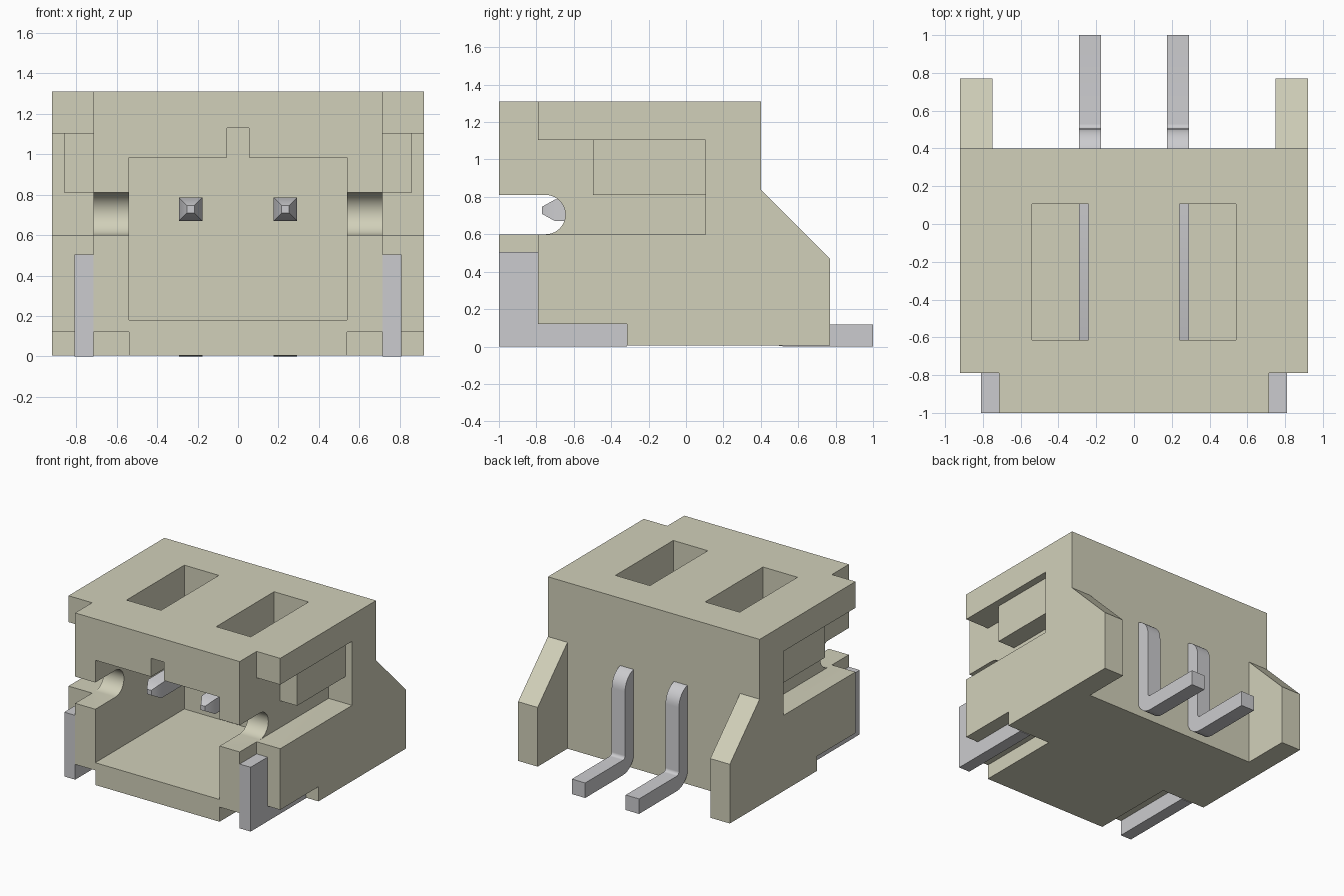
import bpy, bmesh, math

cube = bpy.data.objects.get("Cube")
if cube:
    bpy.data.objects.remove(cube, do_unlink=True)


def material(name, rgb):
    m = bpy.data.materials.new(name)
    m.use_nodes = True
    m.diffuse_color = (*rgb, 1)
    bsdf = next(n for n in m.node_tree.nodes if n.type == 'BSDF_PRINCIPLED')
    bsdf.inputs["Base Color"].default_value = (*rgb, 1)
    bsdf.inputs["Roughness"].default_value = 0.6
    return m


BEIGE = material("beige plastic", (0.64, 0.63, 0.49))
METAL = material("tinned metal", (0.60, 0.60, 0.62))


def prism(name, pts, lo, hi, axis, mat):
    """Extrude a 2D profile: (y, z) along x, or (x, z) along y."""
    place = (lambda p, t: (t, p[0], p[1])) if axis == 'x' else (lambda p, t: (p[0], t, p[1]))
    bm = bmesh.new()
    a = [bm.verts.new(place(p, lo)) for p in pts]
    b = [bm.verts.new(place(p, hi)) for p in pts]
    bm.faces.new(a)
    bm.faces.new(b[::-1])
    n = len(pts)
    for i in range(n):
        bm.faces.new((a[i], b[i], b[(i + 1) % n], a[(i + 1) % n]))
    bmesh.ops.recalc_face_normals(bm, faces=bm.faces)
    me = bpy.data.meshes.new(name)
    bm.to_mesh(me)
    bm.free()
    me.materials.append(mat)
    ob = bpy.data.objects.new(name, me)
    bpy.context.collection.objects.link(ob)
    return ob


def box(name, x, y, z, mat=BEIGE):
    pts = [(y[0], z[0]), (y[1], z[0]), (y[1], z[1]), (y[0], z[1])]
    return prism(name, pts, x[0], x[1], 'x', mat)


def arc(cy, cz, r, a0, a1, n=8):
    return [(cy + r * math.cos(math.radians(a0 + (a1 - a0) * i / n)),
             cz + r * math.sin(math.radians(a0 + (a1 - a0) * i / n))) for i in range(n + 1)]


def activate(ob):
    bpy.ops.object.select_all(action='DESELECT')
    ob.select_set(True)
    bpy.context.view_layer.objects.active = ob


def combine(target, tool, operation):
    mod = target.modifiers.new(tool.name, 'BOOLEAN')
    mod.operation, mod.solver, mod.object = operation, 'EXACT', tool
    activate(target)
    bpy.ops.object.modifier_apply(modifier=mod.name)
    bpy.data.objects.remove(tool, do_unlink=True)


def both(x, s):
    return tuple(sorted((s * x[0], s * x[1])))


# Housing block
housing = box("housing", (-0.92, 0.92), (-1, 0.4), (0.005, 1.31))

# Mating cavity with key groove in its roof
cavity = [(-0.54, 0.18), (0.54, 0.18), (0.54, 0.985), (0.055, 0.985),
          (0.055, 1.13), (-0.055, 1.13), (-0.055, 0.985), (-0.54, 0.985)]
combine(housing, prism("cavity_cutter", cavity, -1.2, 0.105, 'y', BEIGE), 'DIFFERENCE')

for s in (1, -1):
    # Front corner steps, side pockets, tab recesses and roof windows
    cuts = [((0.715, 1.1), (-1.2, -0.79), (-0.2, 1.5)),
            ((0.715, 1.1), (-1.2, 0.103), (0.6, 1.103)),
            ((0.54, 1.1), (-1.2, -0.315), (-0.2, 0.12)),
            ((0.24, 0.54), (-0.613, 0.105), (0.6, 1.5))]
    for x, y, z in cuts:
        combine(housing, box("cutter", both(x, s), y, z), 'DIFFERENCE')

# Round-ended slot through both side walls
slot = [(-1.2, 0.6)] + arc(-0.75, 0.705, 0.105, -90, 90, 20) + [(-1.2, 0.81)]
combine(housing, prism("slot_cutter", slot, -1.1, 1.1, 'x', BEIGE), 'DIFFERENCE')

for s in (1, -1):
    # Latch block in each side pocket
    combine(housing, box("latch_block", both((0.65, 0.862), s), (-0.497, 0.15), (0.81, 1.15)), 'UNION')
    # Sloped rear wing
    wing = [(0.3, 0.005), (0.77, 0.005), (0.77, 0.47), (0.4, 0.84), (0.3, 0.84)]
    x = both((0.75, 0.92), s)
    combine(housing, prism("rear_wing", wing, x[0], x[1], 'x', BEIGE), 'UNION')
activate(housing)
bpy.ops.object.shade_smooth_by_angle(angle=math.radians(30))

# Bent contact pins and L-shaped solder tabs
h, zc = 0.058, 0.728
pin_path = ([(-0.70, zc - h)] + arc(0.365, zc - h - 0.025, 0.025, 90, 0)
            + arc(0.53, 0.14, 0.14, 180, 270) + [(1.0, 0), (1.0, 0.118)]
            + arc(0.53, 0.143, 0.025, 270, 180)
            + arc(0.365, zc + h - 0.14, 0.14, 0, 90) + [(-0.70, zc + h)])
tab_path = [(-1, 0), (-0.315, 0), (-0.315, 0.12), (-0.79, 0.12), (-0.79, 0.505), (-1, 0.505)]
for s, side in ((1, "left"), (-1, "right")):
    px = 0.234 * s
    pin = prism(side + "_pin", pin_path, px - h, px + h, 'x', METAL)
    # Tapered tip: extrude the front end and shrink it
    bm = bmesh.new()
    bm.from_mesh(pin.data)
    end = min(bm.faces, key=lambda f: f.calc_center_median().y)
    tip = bmesh.ops.extrude_discrete_faces(bm, faces=[end])["faces"][0]
    for v in tip.verts:
        v.co = (px + (v.co.x - px) * 0.33, -0.77, zc + (v.co.z - zc) * 0.33)
    bm.to_mesh(pin.data)
    bm.free()
    activate(pin)
    bpy.ops.object.shade_smooth_by_angle(angle=math.radians(30))

    x = both((0.715, 0.81), s)
    prism(side + "_solder_tab", tab_path, x[0], x[1], 'x', METAL)
